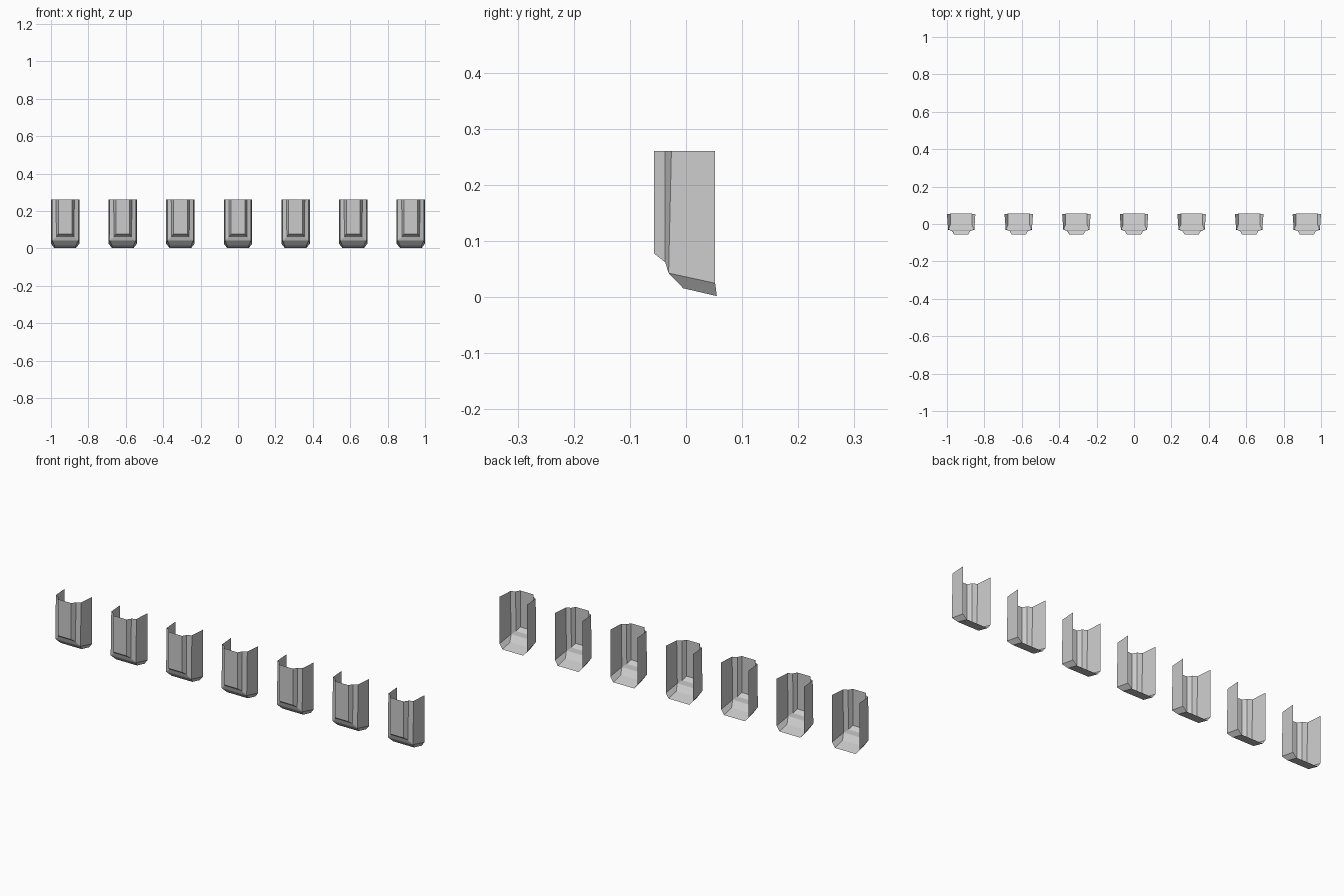
import bpy

if "Cube" in bpy.data.objects:
    bpy.data.objects.remove(bpy.data.objects["Cube"])

# Right half of one open-backed shell; each rail runs from top to bottom
TOP = 0.261
rails = [
    (0.037, -0.057, TOP), (0.037, -0.057, 0.078),   # front panel edge
    (0.049, -0.037, TOP), (0.047, -0.037, 0.062),   # groove beside the panel
    (0.070, -0.026, TOP), (0.070, -0.031, 0.043),   # side wall front edge
    (0.076, 0.052, TOP), (0.076, 0.052, 0.025),     # side wall back edge
    (0.058, -0.005, 0.016), (0.058, 0.055, 0.002),  # floor edge
]
n = len(rails)
verts = rails + [(-x, y, z) for x, y, z in rails]

# Side strips and lower bevel, then mirrored copies with flipped winding
half = [(0, 1, 3, 2), (2, 3, 5, 4), (4, 5, 7, 6), (5, 8, 9, 7)]
faces = half + [tuple(i + n for i in reversed(f)) for f in half]

# Bands bridging left to right: front panel, sill, lip, chin, floor
for a, b in [(0, 1), (1, 3), (3, 5), (5, 8), (8, 9)]:
    faces.append((a, a + n, b + n, b))

mesh = bpy.data.meshes.new("shell")
mesh.from_pydata(verts, [], faces)
mesh.update()

# Row of seven shells
for i in range(7):
    obj = bpy.data.objects.new(f"shell_{i + 1}", mesh)
    obj.location.x = (i - 3) * 0.308
    bpy.context.collection.objects.link(obj)
